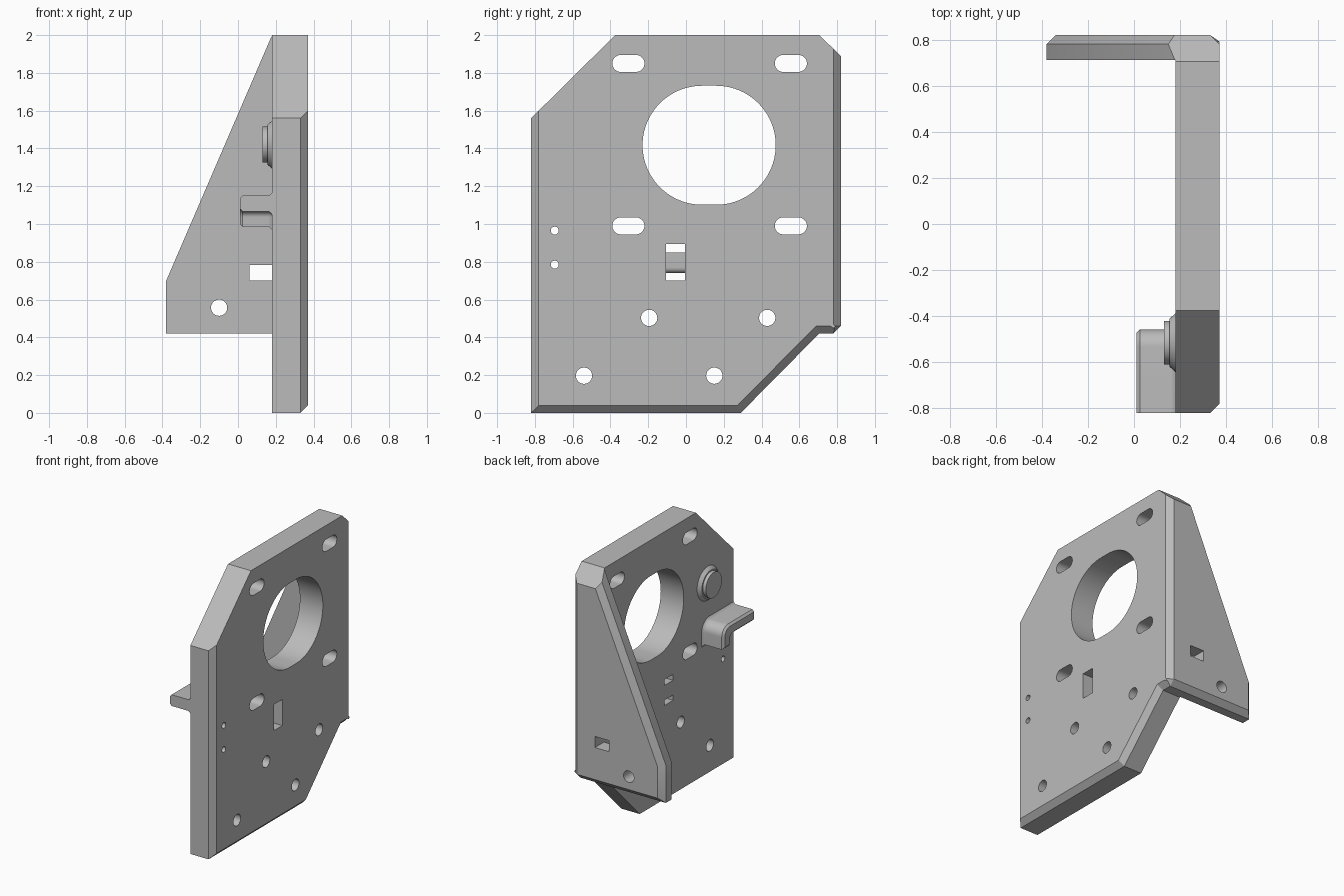
import bpy, bmesh, math
from mathutils import Vector

cube = bpy.data.objects.get("Cube")
if cube:
    bpy.data.objects.remove(cube, do_unlink=True)

grey = bpy.data.materials.new("grey")
grey.use_nodes = True
GREY = (0.5, 0.5, 0.5, 1)
grey.diffuse_color = GREY
grey.node_tree.nodes["Principled BSDF"].inputs["Base Color"].default_value = GREY


def inset(profile, dist):
    """Move every edge of a counter-clockwise profile inwards by its distance."""
    n = len(profile)
    dist = dist if isinstance(dist, list) else [dist] * n
    pts = [Vector(p) for p in profile]
    out = []
    for i in range(n):
        a = (pts[i] - pts[i - 1]).normalized()
        b = (pts[(i + 1) % n] - pts[i]).normalized()
        na, nb = Vector((-a.y, a.x)), Vector((-b.y, b.x))
        da, db = dist[i - 1], dist[i]
        det = na.x * nb.y - na.y * nb.x
        if abs(det) < 1e-5:
            out.append(pts[i] + na * da)
        else:
            out.append(pts[i] + Vector(((da * nb.y - db * na.y) / det,
                                        (na.x * db - nb.x * da) / det)))
    return out


def loft(name, profile, sections, axis="X", material=grey):
    """Stack inset copies of a profile along an axis and cap both ends."""
    place = {"X": lambda u, v, w: (w, u, v), "Y": lambda u, v, w: (u, w, v)}[axis]
    bm = bmesh.new()
    rings = [[bm.verts.new(place(p[0], p[1], w)) for p in inset(profile, d)]
             for w, d in sections]
    for lo, hi in zip(rings, rings[1:]):
        for i in range(len(lo)):
            j = (i + 1) % len(lo)
            bm.faces.new((lo[i], lo[j], hi[j], hi[i]))
    bm.faces.new(rings[0])
    bm.faces.new(rings[-1])
    bmesh.ops.recalc_face_normals(bm, faces=bm.faces)
    mesh = bpy.data.meshes.new(name)
    bm.to_mesh(mesh)
    bm.free()
    obj = bpy.data.objects.new(name, mesh)
    bpy.context.collection.objects.link(obj)
    mesh.materials.append(material)
    return obj


def arc(cu, cv, r, start, end, n):
    return [(cu + r * math.cos(math.radians(start + (end - start) * i / n)),
             cv + r * math.sin(math.radians(start + (end - start) * i / n)))
            for i in range(n + 1)]


def circle(cu, cv, r, n=48):
    return arc(cu, cv, r, 0, 360, n)[:-1]


def slot(cu, cv, half, r, n=24):
    return arc(cu + half, cv, r, -90, 90, n) + arc(cu - half, cv, r, 90, 270, n)


def rect(u0, u1, v0, v1):
    return [(u0, v0), (u1, v0), (u1, v1), (u0, v1)]


def cut(target, cutters):
    bpy.context.view_layer.objects.active = target
    for c in cutters:
        c.hide_render = True
        mod = target.modifiers.new("cut", "BOOLEAN")
        mod.operation, mod.solver, mod.object = "DIFFERENCE", "EXACT", c
        bpy.ops.object.modifier_apply(modifier=mod.name)


INNER, OUTER, BACK, CH = 0.18, 0.37, 0.82, 0.04
THROUGH_X = [(0.1, 0), (0.45, 0)]
THROUGH_Y = [(0.6, 0), (0.9, 0)]

# Main plate: chamfered on the outer face along the front, bottom and back
outline = [(-0.82, 0), (0.29, 0), (0.705, 0.42), (0.78, 0.42), (BACK, 0.46),
           (BACK, 1.89), (0.705, 2), (-0.375, 2), (-0.82, 1.56)]
bevelled = [CH, CH, CH, 0, CH, 0, 0, 0, CH]
bevelled[3] = CH * 0.5
plate = loft("main_plate", outline, [(INNER, 0), (OUTER - CH, 0), (OUTER, bevelled)])

# Openings in the main plate
holes = [slot(0.1225, 1.417, 0.0375, 0.315, 40), rect(-0.105, -0.005, 0.70, 0.895)]
holes += [slot(y, z, 0.04, 0.045) for y in (-0.305, 0.555) for z in (0.99, 1.85)]
holes += [circle(y, z, 0.043) for y, z in
          ((-0.195, 0.503), (0.43, 0.503), (-0.54, 0.197), (0.15, 0.197))]
holes += [circle(-0.695, z, 0.021) for z in (0.785, 0.965)]
cutters = [loft("hole_cutter", h, THROUGH_X) for h in holes]

# Stepped bore shared by the plate and its raised collar
BORE = (-0.515, 1.42)
bore = loft("bore_cutter", circle(*BORE, 0.118),
            [(0.13, 0.023), (0.155, 0.023), (0.178, 0.046), (0.295, 0.046),
             (0.32, 0.023), (0.335, 0.023), (0.335, 0), (0.45, 0)])
cutters.append(bore)
collar = loft("bore_collar", circle(*BORE, 0.127), [(0.155, 0.022), (INNER, 0)])
cut(plate, cutters)
cut(collar, [bore])

# Triangular back flange, chamfered on its back face
flange = loft("back_flange",
              [(-0.38, 0.42), (INNER, 0.42), (INNER, 2), (-0.38, 0.70)],
              [(0.712, 0), (BACK - CH, 0), (BACK, [CH, 0, CH, CH])], "Y")
flange_cutters = [loft("flange_cutter", circle(-0.10, 0.557, 0.043), THROUGH_Y, "Y"),
                  loft("flange_cutter", rect(0.062, 0.2, 0.70, 0.783), THROUGH_Y, "Y"),
                  # sloped trim in line with the plate's clipped top corner
                  ]
corner = loft("corner_cutter", [(0.59, 2.11), (0.935, 1.78), (1.1, 2.3)],
              [(-0.6, 0), (0.5, 0)])
cut(flange, flange_cutters + [corner])

# Hooked ledge: a shelf with a downturned rounded end and a flared root
hook = [(-0.82, 1.066)] + arc(-0.575, 1.036, 0.03, 90, 0, 8)
hook += [(-0.545, 0.985), (-0.458, 0.985)] + arc(-0.533, 1.075, 0.075, 0, 90, 12)
hook += [(-0.82, 1.15)]
n = len(hook)
flush = lambda d: [d] * (n - 1) + [0]
loft("hooked_ledge", hook, [(0.01, flush(0.015)), (0.025, 0), (0.162, 0),
                            (0.17, flush(-0.004)), (INNER, flush(-0.016))])

# Tie bridge across the rectangular opening
bridge = [(INNER, 0.74)] + arc(0.23, 0.77, 0.03, -90, 0, 8) + [(0.26, 0.85), (INNER, 0.85)]
loft("tie_bridge", bridge, [(-0.105, 0), (-0.005, 0)], "Y")

# Remove the cutters and smooth the curved walls
for obj in cutters + flange_cutters + [corner]:
    bpy.data.objects.remove(obj, do_unlink=True)
for name in ("main_plate", "bore_collar", "back_flange", "hooked_ledge", "tie_bridge"):
    bpy.ops.object.select_all(action="DESELECT")
    obj = bpy.data.objects[name]
    obj.select_set(True)
    bpy.context.view_layer.objects.active = obj
    bpy.ops.object.shade_smooth_by_angle(angle=math.radians(25))
